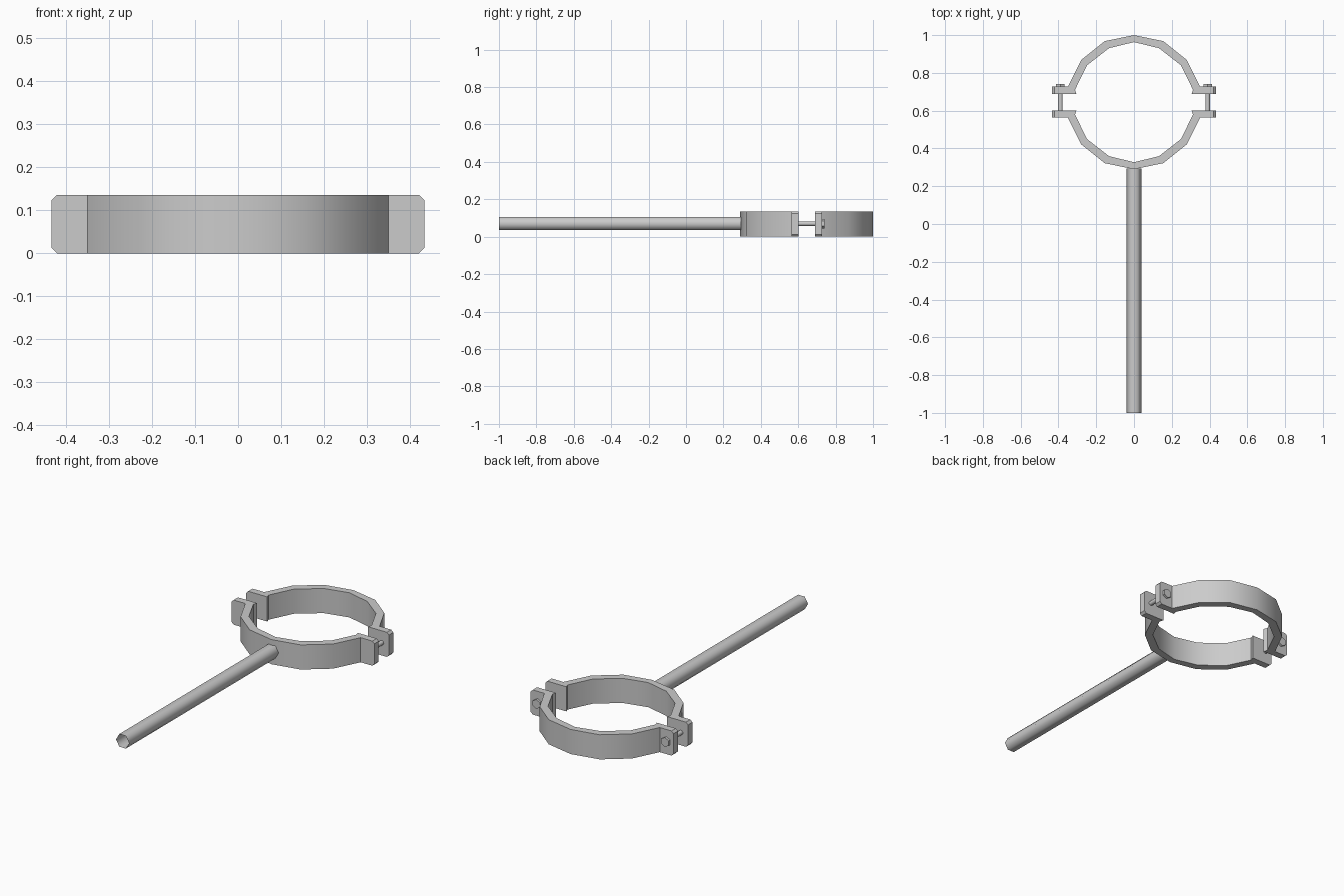
import bpy, bmesh, math
from mathutils import Matrix, Vector

cube = bpy.data.objects.get("Cube")
if cube:
    bpy.data.objects.remove(cube, do_unlink=True)

steel = bpy.data.materials.new("grey_steel")
steel.use_nodes = True
COLOUR = (0.6, 0.6, 0.6, 1)
steel.diffuse_color = COLOUR
steel.node_tree.nodes["Principled BSDF"].inputs["Base Color"].default_value = COLOUR

HEIGHT = 0.135
MID_Z = 0.07
CENTRE_Y = 0.645


def finish(bm, name, angle):
    mesh = bpy.data.meshes.new(name)
    bm.to_mesh(mesh)
    bm.free()
    mesh.materials.append(steel)
    ob = bpy.data.objects.new(name, mesh)
    bpy.context.collection.objects.link(ob)
    bpy.ops.object.select_all(action='DESELECT')
    ob.select_set(True)
    bpy.context.view_layer.objects.active = ob
    bpy.ops.object.shade_smooth_by_angle(angle=math.radians(angle))
    return ob


def rod(name, x, y0, y1, radius, sides, angle, caps=True, turn=0):
    """Prism running along y."""
    bm = bmesh.new()
    bmesh.ops.create_cone(bm, cap_ends=caps, segments=sides, radius1=radius,
                          radius2=radius, depth=y1 - y0)
    bm.transform(Matrix.Translation((x, (y0 + y1) / 2, MID_Z))
                 @ Matrix.Rotation(math.pi / 2, 4, 'X')
                 @ Matrix.Rotation(turn, 4, 'Z'))
    finish(bm, name, angle)


# Right half of the clamp outline, from the outer crown round the tab to the inner crown
outer = [(0.155, 0.323), (0.28, 0.223), (0.35, 0.082), (0.433, 0.082), (0.433, 0.044)]
inner = [(0.305, 0.044), (0.312, 0.066), (0.249, 0.195), (0.132, 0.286)]
side = outer + inner
outline = [(0, 0.355)] + side + [(0, 0.318)] + [(-x, y) for x, y in reversed(side)]


def clamp_half(name, direction):
    bm = bmesh.new()
    face = bm.faces.new([bm.verts.new((x, y * direction + CENTRE_Y, 0)) for x, y in outline])
    ext = bmesh.ops.extrude_face_region(bm, geom=[face])
    bmesh.ops.translate(bm, vec=(0, 0, HEIGHT),
                        verts=[v for v in ext["geom"] if isinstance(v, bmesh.types.BMVert)])
    bmesh.ops.recalc_face_normals(bm, faces=bm.faces)
    # Chamfer the tab corners
    corners = [e for e in bm.edges if all(abs(v.co.x) > 0.43 for v in e.verts)
               and abs(e.verts[0].co.z - e.verts[1].co.z) < 0.01]
    bmesh.ops.bevel(bm, geom=corners, offset=0.012, segments=1, affect='EDGES')
    finish(bm, name, 30)


clamp_half("back_clamp_half", 1)
clamp_half("front_clamp_half", -1)

# Open hexagonal handle tube
rod("handle_tube", 0, -1, 0.295, 0.04, 6, 65, caps=False, turn=math.pi / 6)

# Bolts across the gap, with heads on the back tabs
for label, x in (("left", 0.39), ("right", -0.39)):
    rod(label + "_bolt_shaft", x, 0.58, 0.73, 0.0125, 12, 40)
    rod(label + "_bolt_head", x, 0.725, 0.74, 0.026, 6, 30)
